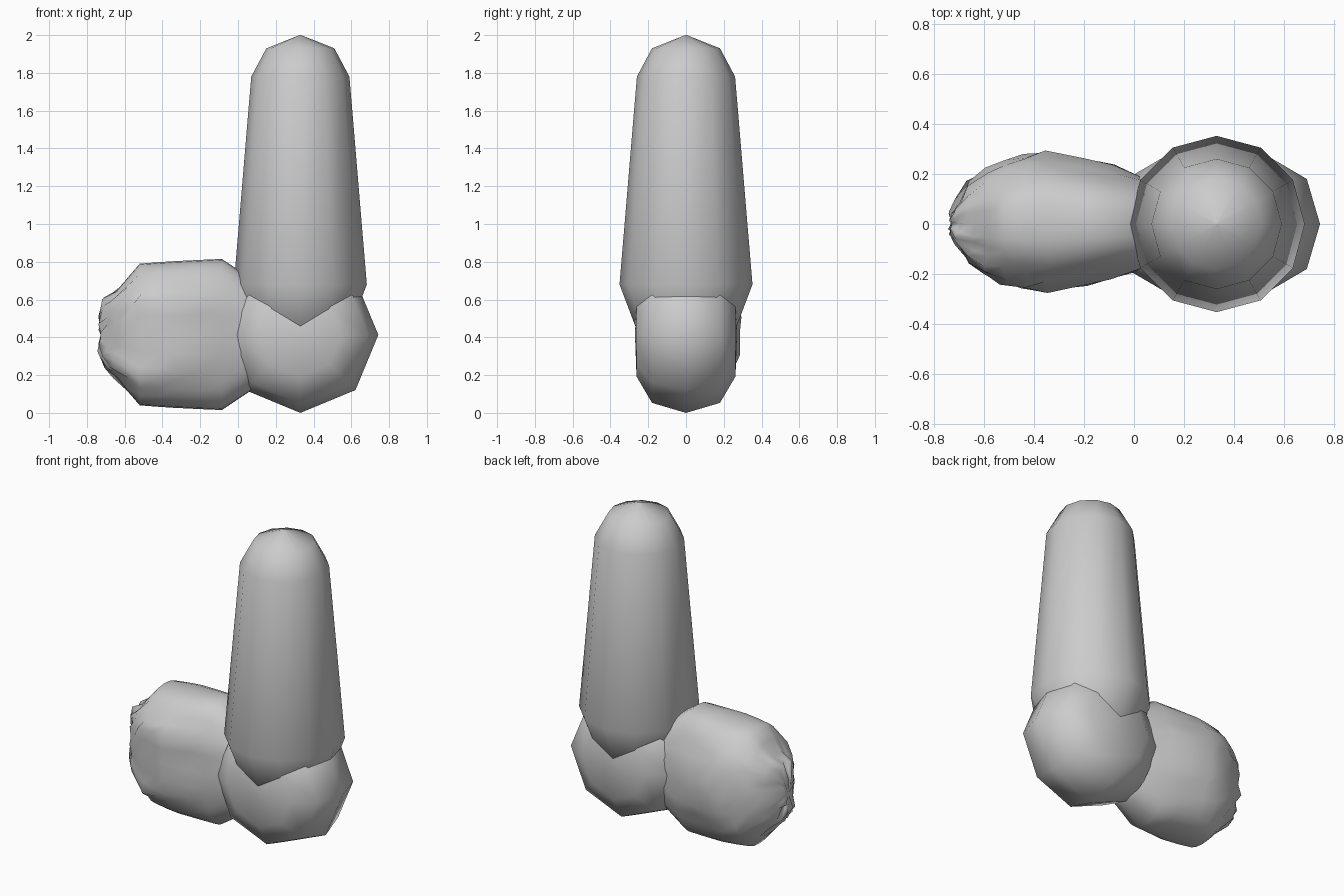
import bpy, math, random
from mathutils import Vector, Matrix

if "Cube" in bpy.data.objects:
    bpy.data.objects.remove(bpy.data.objects["Cube"])

random.seed(4)


def loft(name, rings):
    """Skin a list of equal-length vertex rings and close both ends with a centre point."""
    n = len(rings[0])
    verts = [v for r in rings for v in r]
    faces = []
    for i in range(len(rings) - 1):
        for j in range(n):
            k = (j + 1) % n
            faces.append((i * n + j, i * n + k, (i + 1) * n + k, (i + 1) * n + j))
    last = (len(rings) - 1) * n
    for start in (0, last):
        c = sum((Vector(v) for v in verts[start:start + n]), Vector()) / n
        verts.append(c)
        for j in range(n):
            f = (start + j, start + (j + 1) % n, len(verts) - 1)
            faces.append(f if start else f[::-1])
    mesh = bpy.data.meshes.new(name)
    mesh.from_pydata(verts, [], faces)
    mesh.update()
    for p in mesh.polygons:
        p.use_smooth = True
    ob = bpy.data.objects.new(name, mesh)
    bpy.context.collection.objects.link(ob)
    return ob


def lathe(name, profile, sides, centre, turn=Matrix()):
    """Revolve (radius, height) pairs about a local axis."""
    rings = [[turn @ Vector((r * math.cos(2 * math.pi * j / sides),
                             r * math.sin(2 * math.pi * j / sides), h)) + Vector(centre)
              for j in range(sides)] for r, h in profile]
    return loft(name, rings)


# Tall tapered column with a rounded tip
lathe("tapered_column",
      [(0.12, 0.36), (0.265, 0.45), (0.352, 0.68), (0.26, 1.78), (0.18, 1.93), (0.004, 2.0)],
      12, (0.33, 0, 0))

# Eight-sided rounded joint, its axis running front to back
lathe("rounded_joint",
      [(0.004, -0.27), (0.22, -0.262), (0.36, -0.18), (0.413, 0), (0.36, 0.18), (0.22, 0.262), (0.004, 0.27)],
      8, (0.33, 0, 0.413), Matrix.Rotation(math.pi / 2, 4, 'X'))

# Side lobe: rounded block with a crumpled band round its middle
stations = [(0.12, 0.26, 0.16), (0.05, 0.31, 0.18), (-0.085, 0.40, 0.21), (-0.2, 0.395, 0.235),
            (-0.34, 0.388, 0.262), (-0.43, 0.382, 0.25), (-0.52, 0.375, 0.225),
            (-0.585, 0.30, 0.20), (-0.65, 0.225, 0.15), (-0.70, 0.19, 0.085), (-0.725, 0.10, 0.04)]
SIDES = 32
ridge = [random.uniform(-0.028, 0.012) for _ in range(SIDES)]
rings = []
for x, hz, hy in stations:
    ring = []
    for j in range(SIDES):
        a = 2 * math.pi * j / SIDES
        c, s = math.cos(a), math.sin(a)
        y = hy * math.copysign(abs(c) ** 0.8, c)
        z = hz * math.copysign(abs(s) ** 0.8, s)
        dx = 0
        if abs(z) < 0.24 and x < 0:
            y += math.copysign(ridge[j] + random.uniform(-0.012, 0.008), c) * min(1, hy / 0.2)
            z += random.uniform(-0.012, 0.012)
            dx = random.uniform(-0.02, 0.015)
        ring.append((x + dx, y, 0.415 + z))
    rings.append(ring)
loft("crumpled_lobe", rings)
